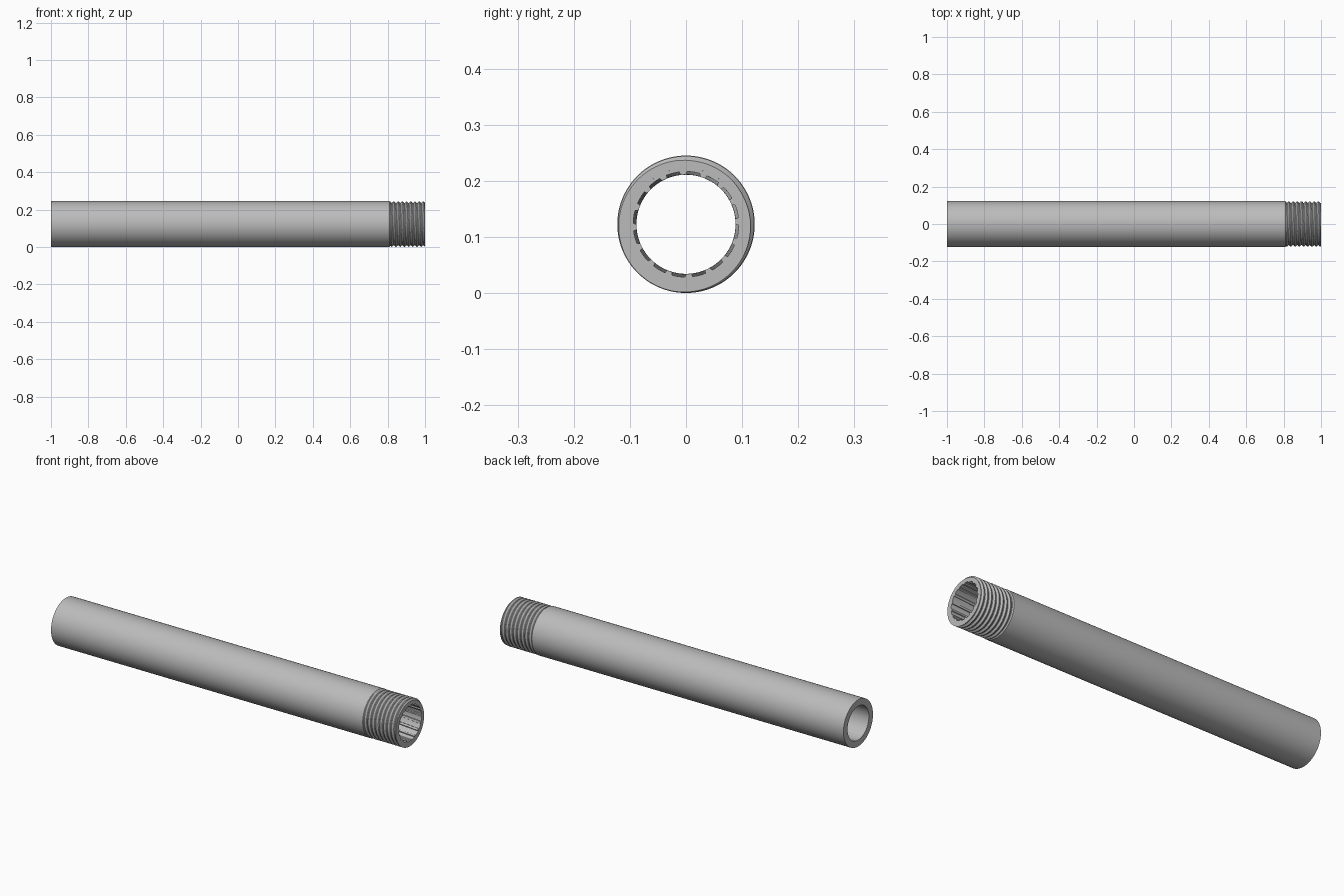
import bpy, bmesh, math

if "Cube" in bpy.data.objects:
    bpy.data.objects.remove(bpy.data.objects["Cube"])

OUTER, BORE, GROOVE = 0.1225, 0.0885, 0.094   # radii
ROOT, CREST = 0.1135, 0.1215                  # thread radii
STEP_X, PITCH, TURN = 0.815, 0.0225, 80
GROOVES = 16
SIDES = GROOVES * 6

steel = bpy.data.materials.new("grey steel")
steel.diffuse_color = (0.5, 0.5, 0.5, 1)
steel.use_nodes = True
steel.node_tree.nodes["Principled BSDF"].inputs["Base Color"].default_value = steel.diffuse_color


def point(x, r, a):
    return (x, r * math.cos(a), OUTER + r * math.sin(a))


def finish(bm, name, angle):
    mesh = bpy.data.meshes.new(name)
    bm.to_mesh(mesh)
    bm.free()
    mesh.materials.append(steel)
    obj = bpy.data.objects.new(name, mesh)
    bpy.context.collection.objects.link(obj)
    bpy.ops.object.select_all(action='DESELECT')
    obj.select_set(True)
    bpy.context.view_layer.objects.active = obj
    bpy.ops.object.shade_smooth_by_angle(angle=math.radians(angle))


# Tube: twisted grooved bore, plain rear bore, outer wall and step
bm = bmesh.new()
TWIST = 3 * math.tau / GROOVES
RIFLE_END = -0.85
FRACTIONS = (0, 0.28, 0.32, 0.53, 0.75, 0.96)


def plain_ring(x, r):
    return [bm.verts.new(point(x, r, math.tau * j / SIDES)) for j in range(SIDES)]


def bore_ring(x, grooved):
    twist = TWIST * (1 - max(x, RIFLE_END)) / (1 - RIFLE_END)
    ring = []
    for g in range(GROOVES):
        for i, f in enumerate(FRACTIONS):
            r = GROOVE if grooved and i >= 2 else BORE
            ring.append(bm.verts.new(point(x, r, math.tau * (g + f) / GROOVES + twist)))
    return ring


def connect(a, b, shift=0):
    for j in range(SIDES):
        k = (j + 1) % SIDES
        bm.faces.new((a[j], a[k], b[(k + shift) % SIDES], b[(j + shift) % SIDES]))


STEPS = 36
rings = [plain_ring(1, 0.1)]
rings += [bore_ring(1 + (RIFLE_END - 1) * i / STEPS, True) for i in range(STEPS + 1)]
rings += [bore_ring(RIFLE_END, False), bore_ring(-1, False)]
for a, b in zip(rings, rings[1:]):
    connect(a, b)
outside = [plain_ring(x, r) for x, r in
           ((-1, OUTER), (STEP_X - 0.005, OUTER), (STEP_X, 0.117), (STEP_X, 0.105))]
connect(rings[-1], outside[0], 18)   # three grooves of twist, six points each
for a, b in zip(outside, outside[1:]):
    connect(a, b)
finish(bm, "tube", 30)

# Thread: one helical strip trimmed flat at both ends
bm = bmesh.new()
profile = ((0, ROOT), (0.15, ROOT), (0.5, CREST), (0.65, CREST))
turns = int((1 - STEP_X) / PITCH) + 4
strip = [[bm.verts.new(point(STEP_X + PITCH * (i / TURN - 2 + dx), r, math.tau * i / TURN))
          for dx, r in profile] for i in range(turns * TURN + 1)]
for i in range(turns * TURN):
    a, b = strip[i], strip[i + 1]
    for p in range(3):
        bm.faces.new((a[p], b[p], b[p + 1], a[p + 1]))
    if i + 1 + TURN < len(strip):
        bm.faces.new((a[3], b[3], strip[i + 1 + TURN][0], strip[i + TURN][0]))
for x, side in ((STEP_X - 0.002, -1), (1, 1)):
    bmesh.ops.bisect_plane(bm, geom=bm.verts[:] + bm.edges[:] + bm.faces[:],
                           plane_co=(x, 0, 0), plane_no=(side, 0, 0), clear_outer=True)
# End face running in to the bore rim
rim = [e for e in bm.edges if e.is_boundary and all(v.co.x > 0.9999 for v in e.verts)]
new = bmesh.ops.extrude_edge_only(bm, edges=rim)["geom"]
for v in new:
    if isinstance(v, bmesh.types.BMVert):
        a = math.atan2(v.co.z - OUTER, v.co.y)
        v.co = point(1, 0.1, a)
bmesh.ops.recalc_face_normals(bm, faces=bm.faces[:])
finish(bm, "thread", 25)
